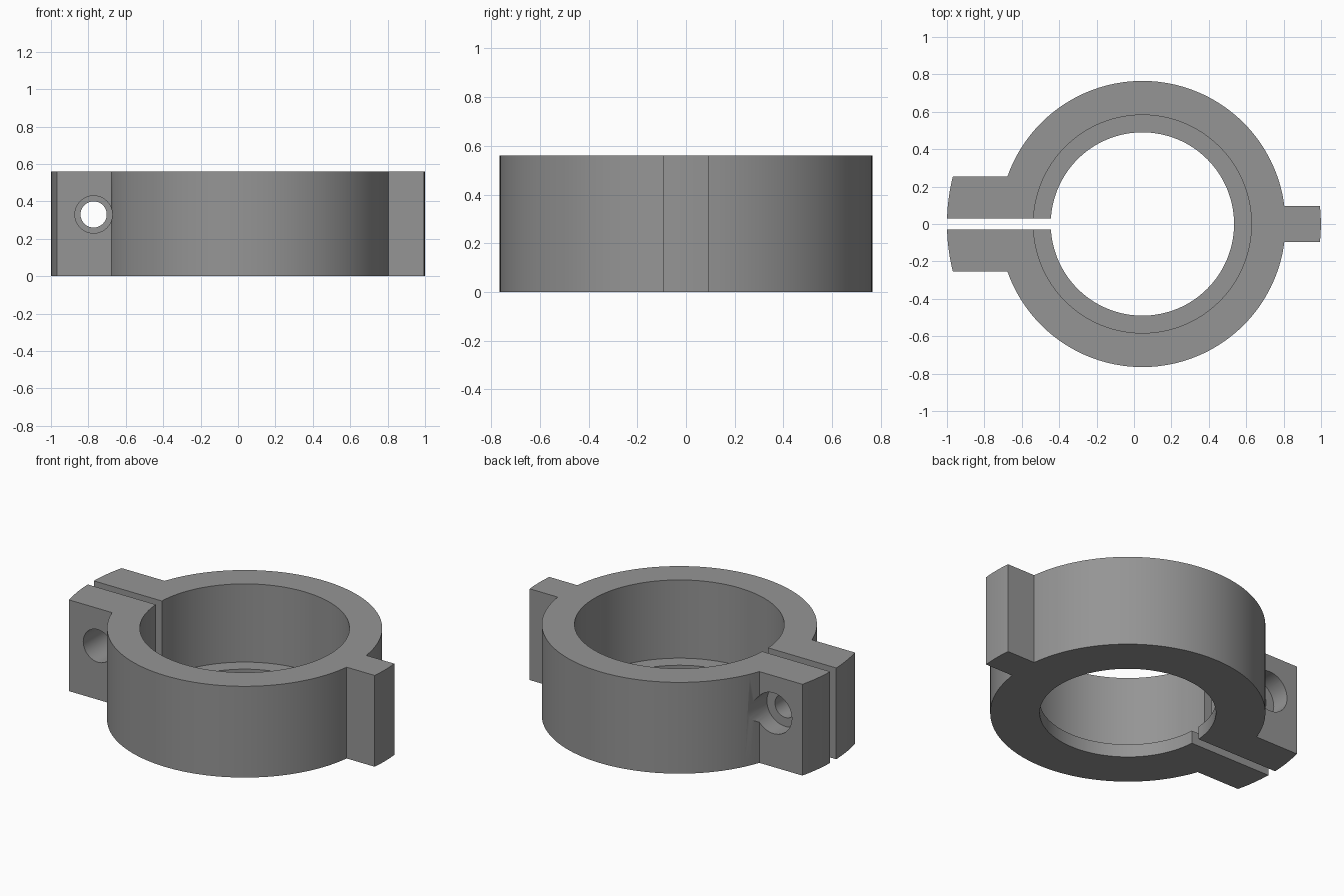
import bpy, bmesh, math
from mathutils import Matrix

if "Cube" in bpy.data.objects:
    bpy.data.objects.remove(bpy.data.objects["Cube"])

CX, H = 0.045, 0.56              # ring centre in x, overall height
R_OUT, R_BORE, R_LIP = 0.765, 0.583, 0.49
EAR_R, EAR_Y = 1.045, 0.255      # clamp ears: end radius, half width
TAB_R, TAB_Y = 0.954, 0.095      # rear tab: end radius, half width
HOLE_X, HOLE_Z = -0.772, 0.33


def arc(r, a0, a1, n):
    return [(CX + r * math.cos(a0 + (a1 - a0) * i / n),
             r * math.sin(a0 + (a1 - a0) * i / n)) for i in range(n + 1)]


def finish(name, bm):
    bmesh.ops.recalc_face_normals(bm, faces=bm.faces)
    me = bpy.data.meshes.new(name)
    bm.to_mesh(me)
    bm.free()
    ob = bpy.data.objects.new(name, me)
    bpy.context.collection.objects.link(ob)
    return ob


def prism(name, outline, z0, z1):
    bm = bmesh.new()
    face = bm.faces.new([bm.verts.new((x, y, z0)) for x, y in outline])
    ext = bmesh.ops.extrude_face_region(bm, geom=[face])
    verts = [g for g in ext["geom"] if isinstance(g, bmesh.types.BMVert)]
    bmesh.ops.translate(bm, verts=verts, vec=(0, 0, z1 - z0))
    return finish(name, bm)


def bolt_cutter(name, r, y0, y1):
    bm = bmesh.new()
    m = Matrix.Translation((HOLE_X, (y0 + y1) / 2, HOLE_Z)) @ Matrix.Rotation(math.pi / 2, 4, 'X')
    bmesh.ops.create_cone(bm, cap_ends=True, segments=48, radius1=r, radius2=r,
                          depth=y1 - y0, matrix=m)
    return finish(name, bm)


# Outer outline: tab end, upper ring side, ear end, lower ring side
tab_a, tab_b = math.asin(TAB_Y / TAB_R), math.asin(TAB_Y / R_OUT)
ear_a, ear_b = math.asin(EAR_Y / EAR_R), math.asin(EAR_Y / R_OUT)
outline = (arc(TAB_R, -tab_a, tab_a, 6)
           + arc(R_OUT, tab_b, math.pi - ear_b, 64)
           + arc(EAR_R, math.pi - ear_a, math.pi + ear_a, 12)
           + arc(R_OUT, math.pi + ear_b, 2 * math.pi - tab_b, 64))
clamp = prism("clamp_ring", outline, 0, H)

# Stepped bore, clamping slit and stepped bolt hole
circle = 2 * math.pi * 127 / 128
cutters = [
    prism("bore_cutter", arc(R_BORE, 0, circle, 127), 0.08, H + 0.1),
    prism("lip_cutter", arc(R_LIP, 0, circle, 127), -0.1, 0.3),
    prism("slit_cutter", [(-1.2, -0.029), (-0.2, -0.029), (-0.2, 0.029), (-1.2, 0.029)], -0.1, H + 0.1),
    bolt_cutter("bolt_cutter", 0.07, -0.5, 0.5),
    bolt_cutter("insert_cutter", 0.1, -0.5, 0.0),
    bolt_cutter("bolt_head_cutter", 0.125, 0.14, 0.6),
]
bpy.context.view_layer.objects.active = clamp
clamp.select_set(True)
for c in cutters:
    mod = clamp.modifiers.new(c.name, 'BOOLEAN')
    mod.operation, mod.solver, mod.object = 'DIFFERENCE', 'EXACT', c
    bpy.ops.object.modifier_apply(modifier=mod.name)
    bpy.data.objects.remove(c)

# Single grey material, smooth walls with crisp edges
mat = bpy.data.materials.new("mid_grey")
mat.diffuse_color = (0.3, 0.3, 0.3, 1)
mat.use_nodes = True
mat.node_tree.nodes["Principled BSDF"].inputs["Base Color"].default_value = mat.diffuse_color
clamp.data.materials.clear()
clamp.data.materials.append(mat)
bpy.ops.object.shade_smooth_by_angle(angle=math.radians(30))
